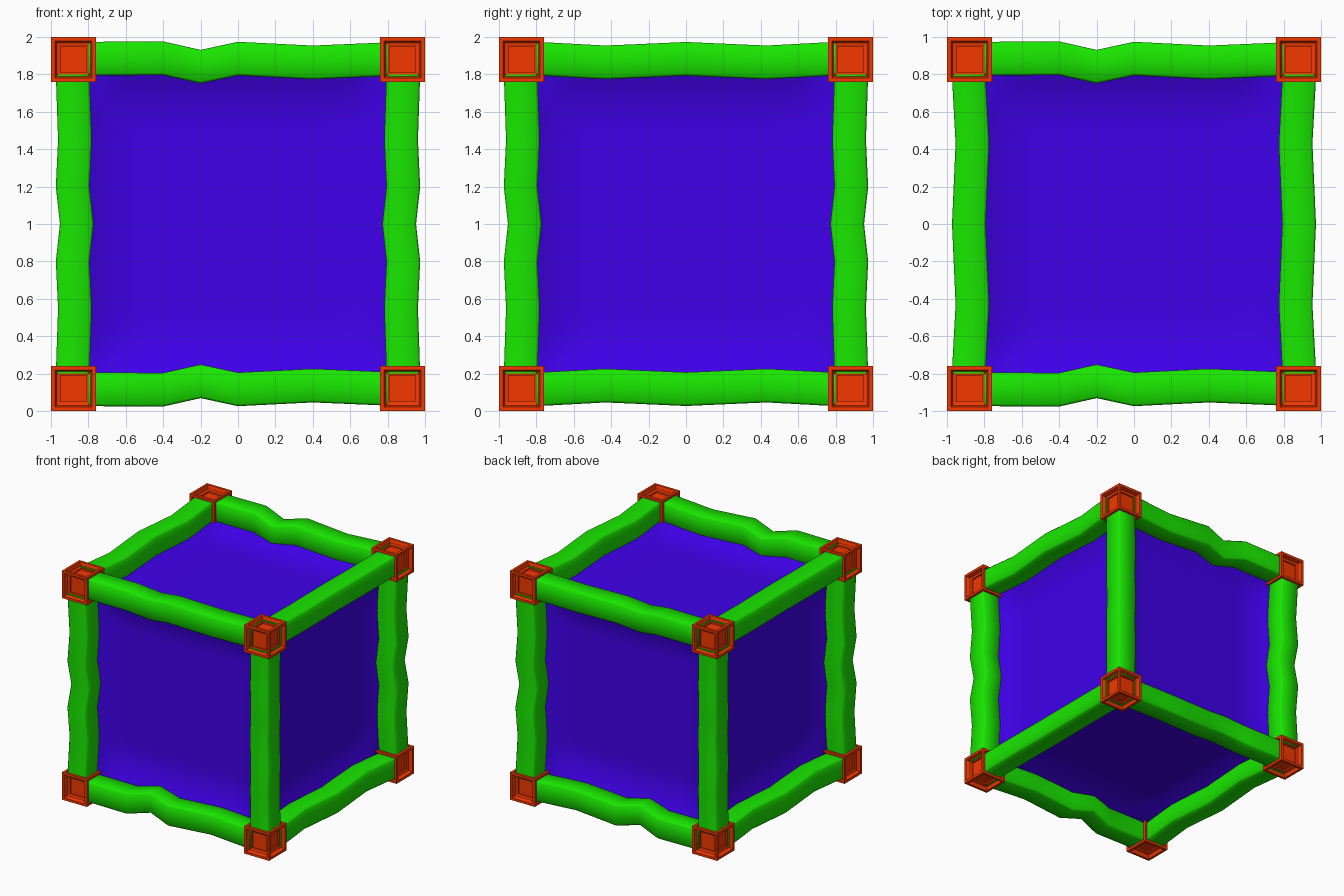
import bpy, bmesh
from itertools import product

if "Cube" in bpy.data.objects:
    bpy.data.objects.remove(bpy.data.objects["Cube"])

def material(name, rgb):
    m = bpy.data.materials.new(name)
    m.diffuse_color = (*rgb, 1)
    m.use_nodes = True
    m.node_tree.nodes["Principled BSDF"].inputs["Base Color"].default_value = m.diffuse_color
    return m

GREEN = material("green", (0.01, 0.80, 0.0))
RED = material("red", (0.90, 0.04, 0.0))
BLUE = material("blue", (0.05, 0.0, 0.82))
MID = 1.0  # height of the crate centre

def finish(bm, name, mat, smooth):
    bmesh.ops.recalc_face_normals(bm, faces=bm.faces[:])
    me = bpy.data.meshes.new(name)
    bm.to_mesh(me)
    bm.free()
    ob = bpy.data.objects.new(name, me)
    bpy.context.collection.objects.link(ob)
    ob.location.z = MID
    me.materials.append(mat)
    bpy.ops.object.select_all(action='DESELECT')
    ob.select_set(True)
    bpy.context.view_layer.objects.active = ob
    bpy.ops.object.shade_smooth_by_angle(angle=smooth)

# Dished panels: one cube whose six sides sink towards their middles
def core():
    size, depth, rim = 0.81, 0.075, 0.3
    bm = bmesh.new()
    bmesh.ops.create_cube(bm, size=2 * size)
    bmesh.ops.subdivide_edges(bm, edges=bm.edges[:], cuts=23, use_grid_fill=True)

    def sink(u):
        t = min(1, (size - abs(u)) / rim)
        return 1 - (1 - t) ** 2

    for v in bm.verts:
        a = max(range(3), key=lambda i: abs(v.co[i]))
        b, c = (a + 1) % 3, (a + 2) % 3
        v.co[a] *= 1 - depth / size * sink(v.co[b]) * sink(v.co[c])
    finish(bm, "panels", BLUE, 0.5)

# Wavy beams: (position along the edge, shift towards the centre)
END = 0.8
WAVES = [
    [(-END, 0), (-0.4, -0.002), (-0.2, 0.043), (0, 0), (0.4, 0.02), (END, 0.003)],
    [(-END, 0), (-0.43, 0.02), (0, 0.001), (0.43, 0.02), (END, 0)],
    [(-END, 0), (-0.45, 0.012), (-0.2, 0), (0, 0.022), (0.2, 0), (0.45, 0.012), (END, 0)],
]
H, C = 0.09, 0.078  # half width, and where the chamfer starts
SECTION = [(H, -C), (H, C), (C, H), (-C, H), (-H, C), (-H, -C), (-C, -H), (C, -H)]

def beam(axis, sb, sc):
    b, c = (axis + 1) % 3, (axis + 2) % 3
    bm = bmesh.new()
    rings = []
    for pos, shift in WAVES[axis]:
        ring = []
        for p, q in SECTION:
            co = [0, 0, 0]
            co[axis] = pos
            co[b] = sb * (0.884 - shift) + p
            co[c] = sc * (0.884 - shift) + q
            ring.append(bm.verts.new(co))
        rings.append(ring)
    for r0, r1 in zip(rings, rings[1:]):
        for i in range(8):
            j = (i + 1) % 8
            bm.faces.new((r0[i], r0[j], r1[j], r1[i]))
    bm.faces.new(rings[0])
    bm.faces.new(rings[-1])
    finish(bm, f"beam_{'xyz'[axis]}", GREEN, 1.0)

# Corner blocks: cubes with a tapered recess in every side
def corner(signs):
    bm = bmesh.new()
    bmesh.ops.create_cube(bm, size=0.24)
    sides = bm.faces[:]
    bmesh.ops.inset_individual(bm, faces=sides, thickness=0.03)
    bmesh.ops.inset_individual(bm, faces=sides, thickness=0.022, depth=-0.05)
    bmesh.ops.translate(bm, verts=bm.verts[:], vec=[0.88 * s for s in signs])
    finish(bm, "corner_block", RED, 1.25)

core()
for axis in range(3):
    for sb, sc in product((-1, 1), repeat=2):
        beam(axis, sb, sc)
for signs in product((-1, 1), repeat=3):
    corner(signs)
